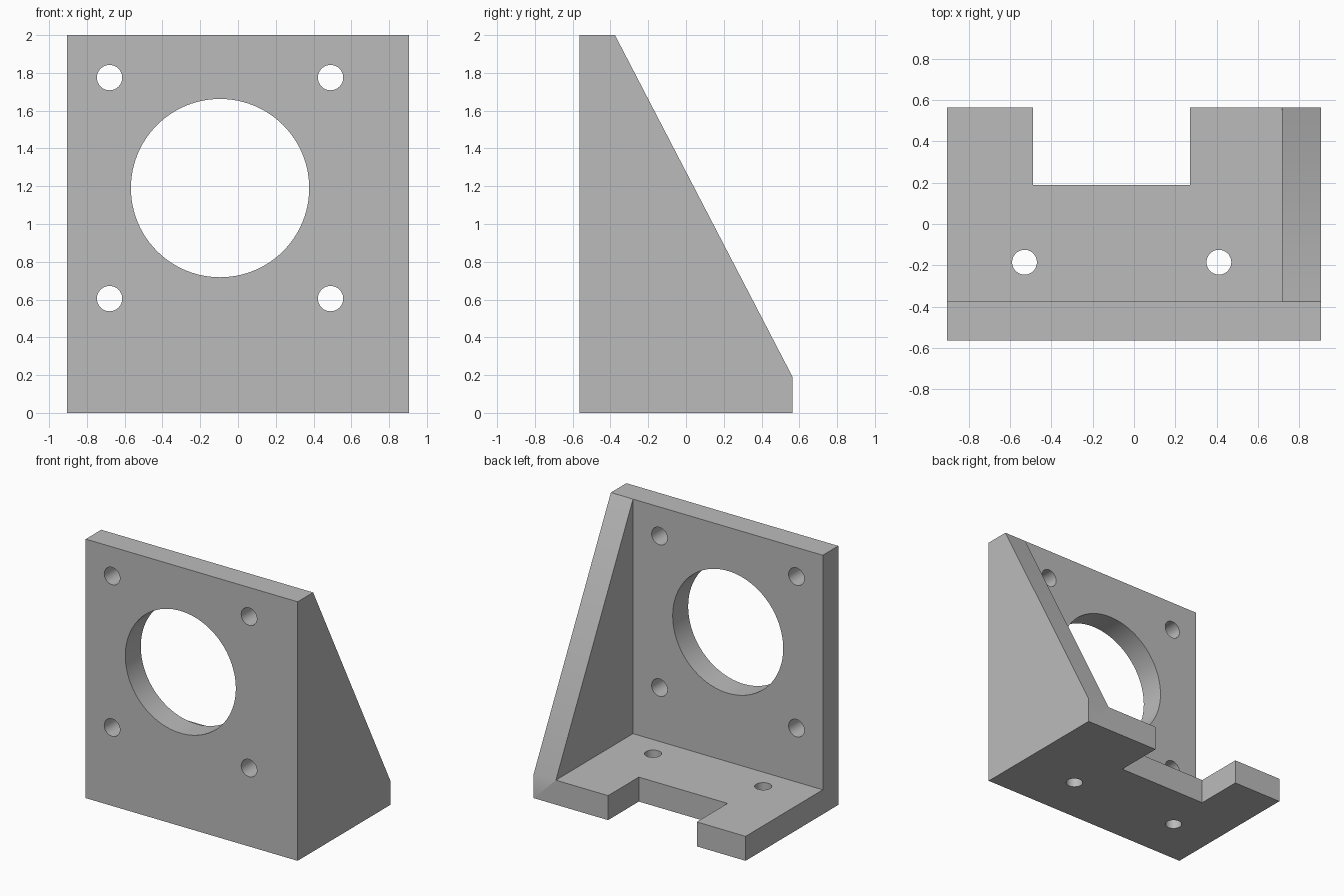
import bpy, bmesh, math
from mathutils import Matrix

if "Cube" in bpy.data.objects:
    bpy.data.objects.remove(bpy.data.objects["Cube"], do_unlink=True)

# Overall sizes
W, D, H = 0.905, 0.565, 2.0      # half width, half depth, height
T = 0.189                        # wall thickness

grey = bpy.data.materials.new("plain grey")
grey.use_nodes = True
colour = (0.5, 0.5, 0.5, 1)
grey.diffuse_color = colour
grey.node_tree.nodes["Principled BSDF"].inputs["Base Color"].default_value = colour


def finish(bm, name):
    bmesh.ops.recalc_face_normals(bm, faces=bm.faces)
    mesh = bpy.data.meshes.new(name)
    bm.to_mesh(mesh)
    bm.free()
    mesh.materials.append(grey)
    obj = bpy.data.objects.new(name, mesh)
    bpy.context.collection.objects.link(obj)
    return obj


def box(name, low, high):
    bm = bmesh.new()
    size = [b - a for a, b in zip(low, high)]
    mid = [(a + b) / 2 for a, b in zip(low, high)]
    bmesh.ops.create_cube(bm, size=1, matrix=Matrix.Translation(mid) @ Matrix.Diagonal((*size, 1)))
    return finish(bm, name)


def drill(name, centre, radius, along_y, sides):
    bm = bmesh.new()
    turn = Matrix.Rotation(math.pi / 2 if along_y else 0, 4, "X")
    bmesh.ops.create_cone(bm, cap_ends=True, segments=sides, radius1=radius, radius2=radius,
                          depth=3 * T, matrix=Matrix.Translation(centre) @ turn)
    return finish(bm, name)


# Bracket blank: the side profile extruded over the full width
bm = bmesh.new()
profile = [(-D, 0), (D, 0), (D, T), (T - 2 * D + D, H), (-D, H)]
face = bm.faces.new([bm.verts.new((-W, y, z)) for y, z in profile])
new = bmesh.ops.extrude_face_region(bm, geom=[face])["geom"]
bmesh.ops.translate(bm, vec=(2 * W, 0, 0), verts=[v for v in new if isinstance(v, bmesh.types.BMVert)])
bracket = finish(bm, "mounting_bracket")

# Pocket leaves front plate, base plate and left gusset; notch opens the base
cutters = [box("pocket_cutter", (-W - 1, T - D, T), (W - T, D + 1, H + 1)),
           box("notch_cutter", (-0.488, 0.19, -1), (0.27, D + 1, 1))]

# Large bore with its four screw holes, and two base holes
wall_y = T / 2 - D
cx, cz, pitch = -0.095, 1.19, 0.585
cutters.append(drill("bore_cutter", (cx, wall_y, cz), 0.472, True, 96))
for sx in (-1, 1):
    for sz in (-1, 1):
        cutters.append(drill("screw_hole_cutter", (cx + sx * pitch, wall_y, cz + sz * pitch), 0.067, True, 48))
for x in (-0.53, 0.411):
    cutters.append(drill("base_hole_cutter", (x, -0.185, T / 2), 0.06, False, 48))

# Cut, then discard the cutters
bpy.ops.object.select_all(action="DESELECT")
bpy.context.view_layer.objects.active = bracket
bracket.select_set(True)
for cutter in cutters:
    cutter.hide_render = True
    mod = bracket.modifiers.new(cutter.name, "BOOLEAN")
    mod.operation = "DIFFERENCE"
    mod.solver = "EXACT"
    mod.object = cutter
    bpy.ops.object.modifier_apply(modifier=mod.name)
    bpy.data.objects.remove(cutter, do_unlink=True)

bpy.ops.object.shade_smooth_by_angle(angle=math.radians(30))
